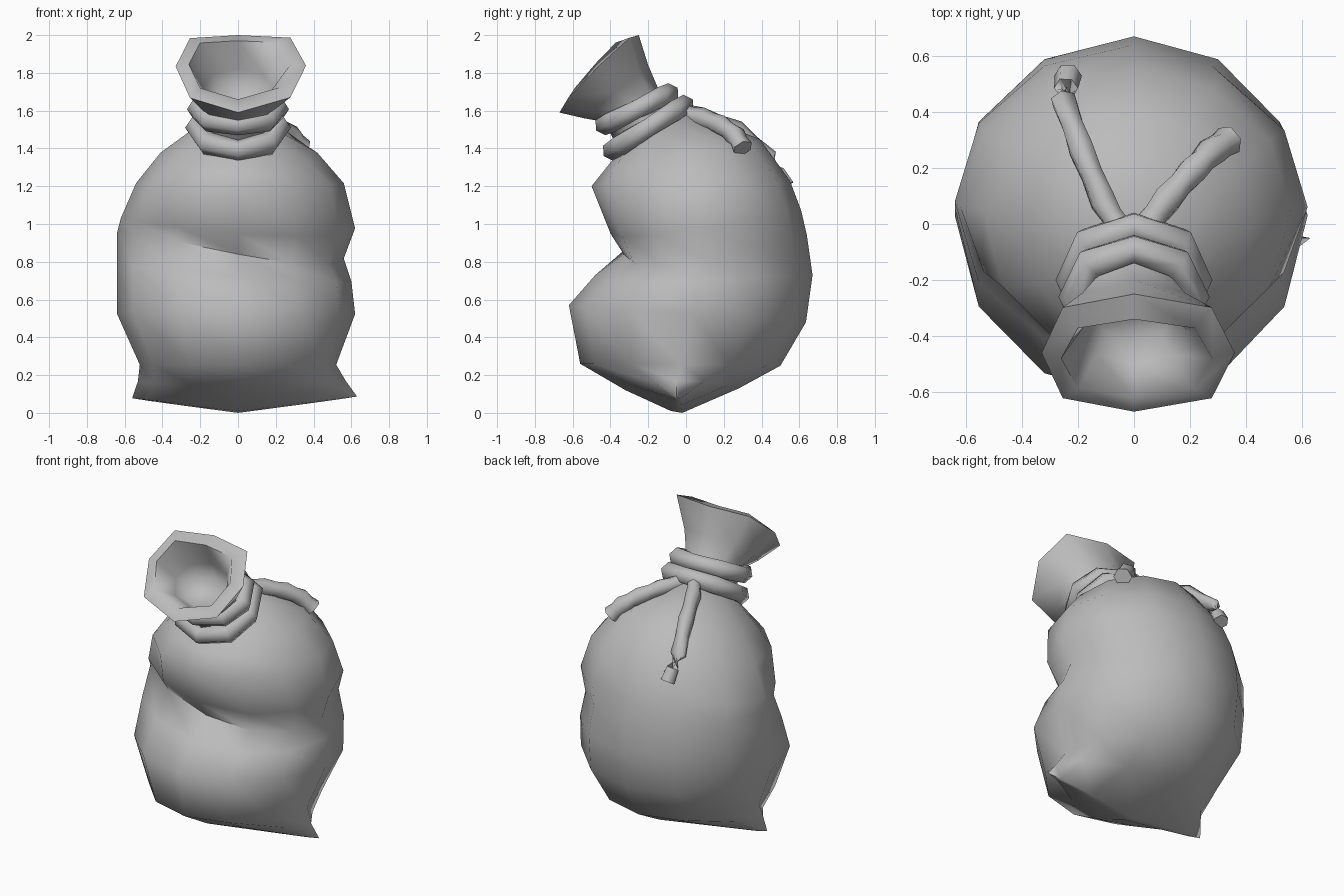
import bpy, bmesh
from math import sin, cos, pi, radians
from mathutils import Vector

cube = bpy.data.objects.get("Cube")
if cube:
    bpy.data.objects.remove(cube, do_unlink=True)

cloth = bpy.data.materials.new("grey_cloth")
cloth.use_nodes = True
GREY = (0.5, 0.5, 0.5, 1)
cloth.diffuse_color = GREY
cloth.node_tree.nodes["Principled BSDF"].inputs["Base Color"].default_value = GREY


def spow(v, p):
    return abs(v) ** p * (1 if v >= 0 else -1)


def ring(front, back, right, left, yc=None, power=1.0, skew=0.0, sag=0.0, sides=8):
    """Tilted oval through a front and a back (y, z) point, with two half widths."""
    (fy, fz), (by, bz) = front, back
    yc = (fy + by) / 2 if yc is None else yc
    pts = []
    for i in range(sides):
        a = 2 * pi * i / sides
        s, c = spow(sin(a), power), spow(cos(a), power)
        x = s * (left if s > 0 else right)
        y = yc + c * ((by - yc) if c > 0 else (yc - fy))
        t = (y - fy) / (by - fy)
        pts.append(Vector((x, y, fz + t * (bz - fz) + skew * x * (1 - t) + sag * abs(x))))
    return pts


def cap(bm, loop):
    """Close a loop with strips running from its back half to its front half."""
    n = len(loop)
    h, q = n // 2, n // 4
    for k in range(-q, q):
        ids = dict.fromkeys(j % n for j in (k, k + 1, h - k - 1, h - k))
        bm.faces.new([loop[j] for j in ids])


def build(name, rings, closed=False):
    """Skin a list of rings; cap the ends or close the loop."""
    bm = bmesh.new()
    loops = [[bm.verts.new(p) for p in r] for r in rings]
    pairs = list(zip(loops, loops[1:])) + ([(loops[-1], loops[0])] if closed else [])
    for a, b in pairs:
        for i in range(len(a)):
            j = (i + 1) % len(a)
            bm.faces.new((a[i], a[j], b[j], b[i]))
    if not closed:
        cap(bm, loops[0])
        cap(bm, loops[-1])
    bmesh.ops.recalc_face_normals(bm, faces=bm.faces)
    mesh = bpy.data.meshes.new(name)
    bm.to_mesh(mesh)
    bm.free()
    mesh.materials.append(cloth)
    ob = bpy.data.objects.new(name, mesh)
    bpy.context.collection.objects.link(ob)
    bpy.ops.object.select_all(action='DESELECT')
    ob.select_set(True)
    bpy.context.view_layer.objects.active = ob
    bpy.ops.object.shade_smooth_by_angle(angle=radians(80))


def rope(name, path, radii, closed=False, sides=6):
    """Lumpy tube along a path, one radius per point."""
    n, rings = len(path), []
    for i, p in enumerate(path):
        if closed:
            d = path[(i + 1) % n] - path[i - 1]
        else:
            d = path[min(i + 1, n - 1)] - path[max(i - 1, 0)]
        d.normalize()
        u = d.cross(Vector((0, -0.55, 0.83))).normalized()
        v = u.cross(d)
        rings.append([p + radii[i] * (u * cos(2 * pi * k / sides) + v * sin(2 * pi * k / sides))
                      for k in range(sides)])
    build(name, rings, closed)


# Sack body: sewn bottom edge with corner ears, belly, front fold, shoulders
S = 12
build("sack_body", [
    ring((-.08, .01), (-.02, .0), .56, .63, sag=.13, sides=S),
    ring((-.32, .12), (.28, .13), .53, .57, yc=-.05, power=1.2, sag=.08, sides=S),
    ring((-.56, .26), (.5, .25), .52, .52, yc=-.02, sides=S),
    ring((-.62, .57), (.635, .48), .64, .62, yc=.03, sides=S),
    ring((-.48, .73), (.67, .73), .64, .6, yc=.06, skew=-.1, sides=S),
    ring((-.33, .84), (.64, .94), .64, .56, yc=.08, skew=-.2, sides=S),
    ring((-.4, .95), (.61, 1.07), .62, .62, yc=.06, skew=-.08, sides=S),
    ring((-.5, 1.2), (.55, 1.23), .54, .56, yc=.05, sides=S),
    ring((-.42, 1.3), (.39, 1.45), .41, .42, yc=.0, sides=S),
    ring((-.34, 1.4), (-.0, 1.6), .2, .2, sides=S)])

# Gathered neck and flared mouth with a rounded rim and a hollow inside
build("sack_mouth", [
    ring((-.35, 1.38), (-.04, 1.6), .2, .2),
    ring((-.43, 1.54), (-.14, 1.7), .18, .18),
    ring((-.54, 1.56), (-.2, 1.84), .25, .25, power=.9),
    ring((-.67, 1.59), (-.25, 2.0), .33, .36, power=.75, sag=.12),
    ring((-.62, 1.66), (-.34, 1.97), .26, .28, power=.75, sag=.12),
    ring((-.5, 1.62), (-.27, 1.82), .19, .19),
    ring((-.42, 1.58), (-.23, 1.71), .14, .14)])

# Two rope turns around the neck
for name, front, back, w in (("lower_rope_turn", (-.39, 1.39), (-.01, 1.63), .225),
                             ("upper_rope_turn", (-.43, 1.525), (-.09, 1.69), .215)):
    rope(name, ring(front, back, w, w), [.055, .062] * 4, closed=True)

# Two loose rope tails lying on the back
TAILS = {
    "right_rope_tail": ([(-.05, -.02, 1.6), (-.11, .08, 1.57), (-.19, .27, 1.5),
                         (-.25, .44, 1.35), (-.235, .53, 1.2)], .046),
    "left_rope_tail": ([(.04, -.02, 1.58), (.12, .09, 1.56), (.21, .19, 1.52),
                        (.28, .26, 1.47), (.34, .3, 1.4)], .053)}
for name, (pts, r) in TAILS.items():
    pts = [Vector(p) for p in pts]
    path = [pts[0]]
    for a, b in zip(pts, pts[1:]):
        path += [a.lerp(b, .5), b]
    rope(name, path, [r * (.93 if i % 2 else 1.07) for i in range(len(path))])
